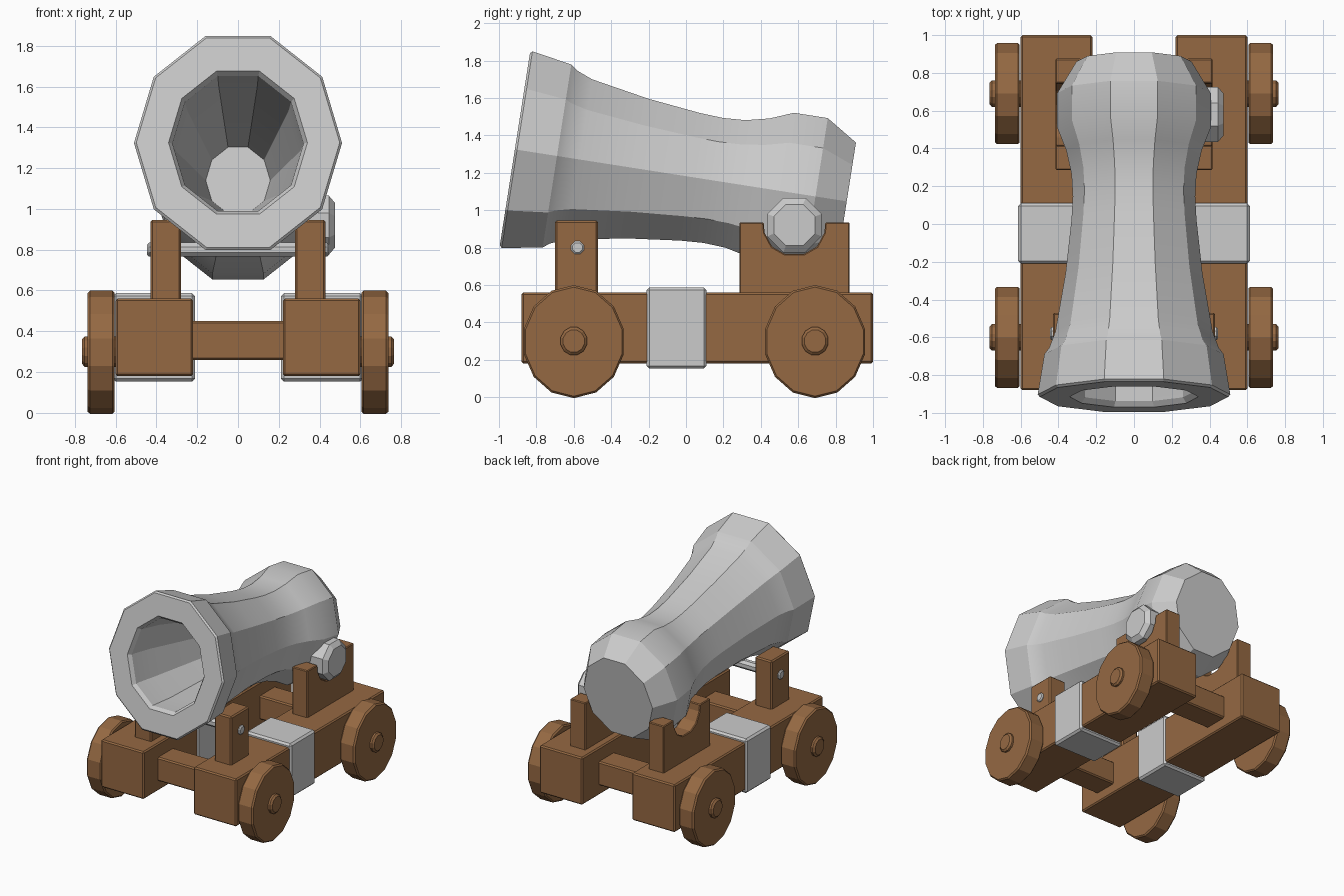
import bpy, bmesh
from math import sin, cos, pi, radians
from mathutils import Vector

if "Cube" in bpy.data.objects:
    bpy.data.objects.remove(bpy.data.objects["Cube"])

wood = bpy.data.materials.new("wood")
wood.diffuse_color = (0.30, 0.14, 0.055, 1)
wood.use_nodes = True
wood.node_tree.nodes["Principled BSDF"].inputs["Base Color"].default_value = wood.diffuse_color


def finish(name, bm, mat=None, bevel=0):
    bmesh.ops.recalc_face_normals(bm, faces=bm.faces)
    mesh = bpy.data.meshes.new(name)
    bm.to_mesh(mesh)
    bm.free()
    ob = bpy.data.objects.new(name, mesh)
    bpy.context.collection.objects.link(ob)
    if mat:
        mesh.materials.append(mat)
    if bevel:
        mod = ob.modifiers.new("bevel", 'BEVEL')
        mod.width = bevel
        mod.segments = 1
        mod.limit_method = 'ANGLE'
    return ob


def loft(name, rings, mat=None, bevel=0):
    """Skin a list of equal-length rings and cap both ends."""
    bm = bmesh.new()
    vs = [[bm.verts.new(p) for p in r] for r in rings]
    n = len(vs[0])
    for a, b in zip(vs, vs[1:]):
        for i in range(n):
            j = (i + 1) % n
            bm.faces.new((a[i], a[j], b[j], b[i]))
    bm.faces.new(vs[0])
    bm.faces.new(vs[-1])
    return finish(name, bm, mat, bevel)


def box(name, x, y, z, mat=wood, bevel=0.01):
    rings = [[(x[0], y[0], h), (x[1], y[0], h), (x[1], y[1], h), (x[0], y[1], h)] for h in z]
    return loft(name, rings, mat, bevel)


def disc(name, profile, y, z, ry, rz, n, mat=None):
    """Round part along x; profile is (x, radius factor)."""
    rings = []
    for x, f in profile:
        angles = [2 * pi * (i + 0.5) / n for i in range(n)]
        rings.append([(x, y + f * ry * cos(a), z + f * rz * sin(a)) for a in angles])
    return loft(name, rings, mat)


# barrel: ten-sided, tilted, flared muzzle with a tapering bore
tilt = radians(8.9)
axis = Vector((0, cos(tilt), -sin(tilt)))
up = Vector((0, sin(tilt), cos(tilt)))
muzzle = Vector((0, -0.915, 1.325))
profile = [(1.796, 0.318), (1.627, 0.424), (1.444, 0.424), (1.32, 0.374), (1.194, 0.345),
           (1.073, 0.338), (0.949, 0.345), (0.662, 0.378), (0.35, 0.434), (0.263, 0.468),
           (0.228, 0.495), (0.012, 0.532), (0, 0.520),
           (0, 0.355), (0.03, 0.335), (0.25, 0.32), (1.2, 0.165)]
rings = []
for u, h in profile:
    c = muzzle + axis * u
    rings.append([c + Vector((0.959 * h * cos(2 * pi * i / 10), 0, 0))
                  + up * (1.0515 * h * sin(2 * pi * i / 10)) for i in range(10)])
barrel = loft("barrel", rings)
bpy.context.view_layer.objects.active = barrel
barrel.select_set(True)
bpy.ops.object.shade_smooth_by_angle(angle=radians(22))
barrel.select_set(False)

# single trunnion on the right side
disc("trunnion", [(0.2, 1), (0.445, 1), (0.475, 0.76)], 0.58, 0.92, 0.157, 0.157, 8)

# elevation rod across the front posts
disc("support_rod", [(-0.445, 0.75), (-0.437, 1), (0.437, 1), (0.445, 0.75)],
     -0.58, 0.80, 0.037, 0.037, 8)

# rear cradle outline with a rounded notch (y, z)
cradle = [(0.285, 0.55), (0.875, 0.55), (0.875, 0.935), (0.745, 0.935), (0.74, 0.88),
          (0.70, 0.805), (0.63, 0.765), (0.53, 0.765), (0.46, 0.805), (0.42, 0.88),
          (0.415, 0.935), (0.285, 0.935)]

axles = {"front": -0.60, "rear": 0.69}
for s, side in ((-1, "left"), (1, "right")):
    # side beam with metal band
    box(f"{side}_beam", (s * 0.22, s * 0.60), (-0.88, 1.0), (0.18, 0.56))
    box(f"{side}_band", (s * 0.21, s * 0.613), (-0.21, 0.11), (0.153, 0.587), None, 0.015)
    # front post and rear cradle
    box(f"{side}_front_post", (s * 0.28, s * 0.43), (-0.70, -0.47), (0.55, 0.945))
    loft(f"{side}_rear_cradle", [[(s * x, y, z) for y, z in cradle] for x in (0.28, 0.415)],
         wood, 0.006)
    # wheels and hubs
    for end, y in axles.items():
        disc(f"{side}_{end}_wheel",
             [(s * 0.605, 0.965), (s * 0.615, 1), (s * 0.725, 1), (s * 0.737, 0.965)],
             y, 0.297, 0.274, 0.302, 14, wood)
        disc(f"{side}_{end}_hub", [(s * 0.55, 1), (s * 0.752, 1), (s * 0.765, 0.8)],
             y, 0.30, 0.073, 0.077, 12, wood)

# cross beams at the axles
for end, y in axles.items():
    box(f"{end}_cross_beam", (-0.24, 0.24), (y - 0.1, y + 0.1), (0.26, 0.45))
